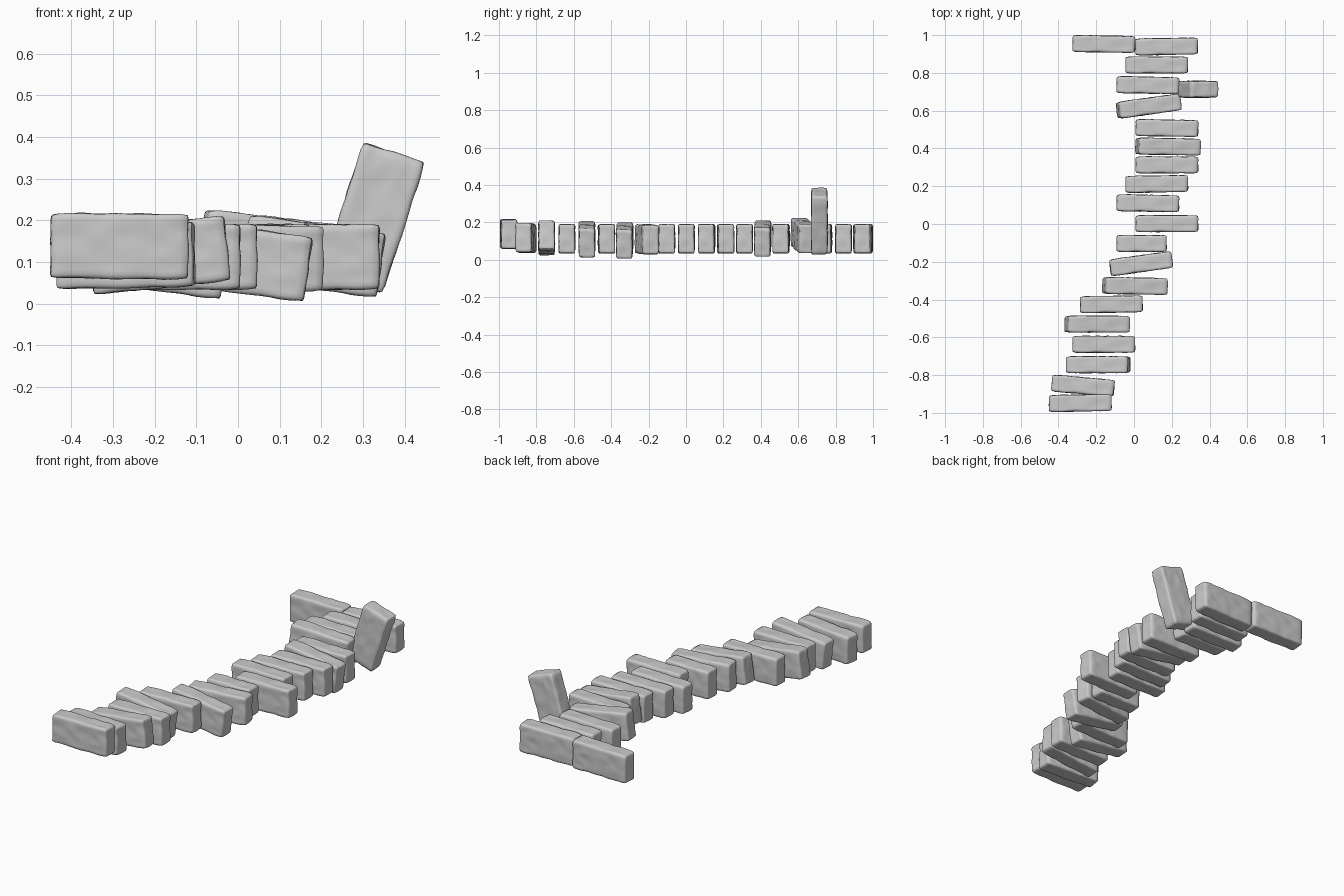
import bpy, bmesh
from math import radians
from mathutils import Vector, noise

if "Cube" in bpy.data.objects:
    bpy.data.objects.remove(bpy.data.objects["Cube"])

HALF = Vector((0.166, 0.045, 0.079))


def brick_mesh():
    """Worn stone block: rounded box with chipped edges and shallow dents."""
    bm = bmesh.new()
    bmesh.ops.create_cube(bm, size=2)
    bmesh.ops.subdivide_edges(bm, edges=bm.edges[:], cuts=15, use_grid_fill=True)
    for v in bm.verts:
        p = Vector([c * h for c, h in zip(v.co, HALF)])
        # edge radius varies so the corners look chipped
        r = 0.013 + 0.006 * noise.noise(p * 16 + Vector((3, 7, 1)))
        core = Vector([max(-h + r, min(h - r, c)) for c, h in zip(p, HALF)])
        n = (p - core).normalized()
        p = core + n * r
        p += n * (0.003 * noise.noise(p * 22) - 0.001)
        # dents on the broad faces near one end
        for cx, cz in ((0.10, 0.0), (0.135, 0.045), (0.12, -0.05)):
            d = Vector((p.x - cx, 0, p.z - cz)).length
            if abs(n.y) > 0.5 and d < 0.03:
                p.y -= n.y * 0.004 * (1 - d / 0.03)
        v.co = p
    bmesh.ops.recalc_face_normals(bm, faces=bm.faces[:])
    for f in bm.faces:
        f.smooth = True
    me = bpy.data.meshes.new("brick")
    bm.to_mesh(me)
    bm.free()
    return me


# x, y, z, tilt about y, turn about z, length scale
BRICKS = [
    (-0.16, 0.953, 0.112, 0, -1, 1),
    (0.172, 0.94, 0.112, 0, 1, 1),
    (0.12, 0.842, 0.112, 0, 0, 1),
    (0.073, 0.735, 0.112, 0, -1, 1),
    (0.324, 0.713, 0.206, -72, 0, 1),     # upended brick
    (0.078, 0.624, 0.130, 7, 8, 1),
    (0.174, 0.508, 0.112, 0, -1, 1),
    (0.180, 0.41, 0.114, 8, -1, 1),
    (0.174, 0.313, 0.112, 0, 0, 1),
    (0.12, 0.212, 0.112, 0, 1, 1),
    (0.073, 0.11, 0.112, 0, -1, 1),
    (0.174, 0.002, 0.112, 0, 0, 1),
    (0.04, -0.103, 0.112, 0, 0, 0.8),     # short brick
    (0.037, -0.21, 0.110, 1, 8, 1),
    (0.005, -0.328, 0.104, 8, -1, 1),
    (-0.12, -0.425, 0.112, 0, 1, 1),
    (-0.195, -0.53, 0.110, 8, 0, 1),
    (-0.16, -0.637, 0.112, 0, 0, 1),
    (-0.19, -0.745, 0.116, -6, 0, 1),
    (-0.27, -0.856, 0.116, -1, -5, 1),
    (-0.285, -0.948, 0.138, 0.7, 1, 1),
]

mesh = brick_mesh()
for i, (x, y, z, tilt, turn, length) in enumerate(BRICKS, 1):
    ob = bpy.data.objects.new(f"brick_{i:02d}", mesh)
    ob.location = (x, y, z)
    ob.rotation_euler = (0, radians(tilt), radians(turn))
    ob.scale = (length, 1, 1)
    bpy.context.collection.objects.link(ob)
